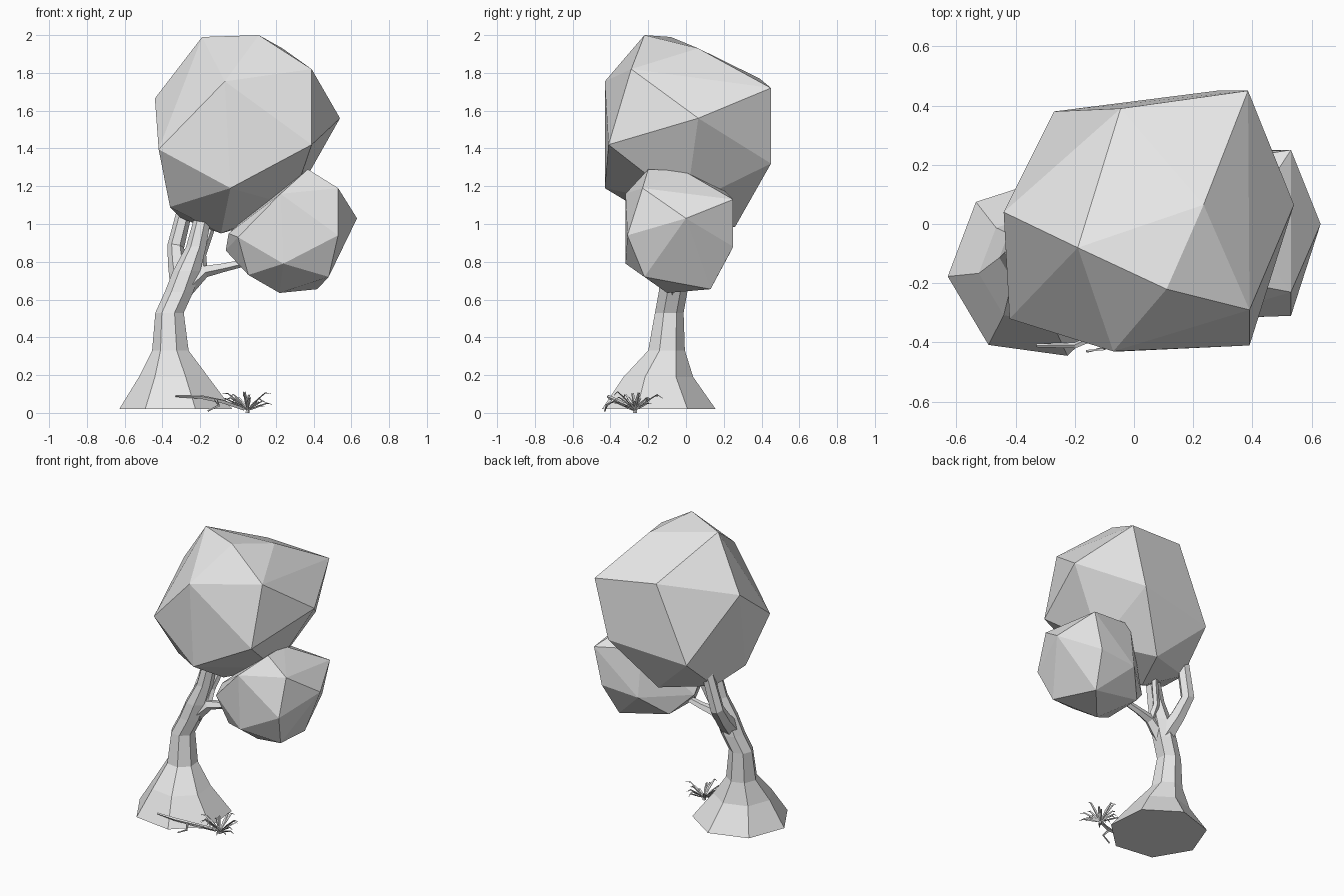
import bpy, bmesh, math, random
from mathutils import Vector

random.seed(4)
cube = bpy.data.objects.get("Cube")
if cube:
    bpy.data.objects.remove(cube, do_unlink=True)

grey = bpy.data.materials.new("plain_grey")
grey.use_nodes = True
colour = (0.8, 0.8, 0.8, 1)
grey.diffuse_color = colour
grey.node_tree.nodes["Principled BSDF"].inputs["Base Color"].default_value = colour


def finish(name, bm):
    bmesh.ops.recalc_face_normals(bm, faces=bm.faces)
    mesh = bpy.data.meshes.new(name)
    bm.to_mesh(mesh)
    bm.free()
    mesh.materials.append(grey)
    obj = bpy.data.objects.new(name, mesh)
    bpy.context.collection.objects.link(obj)
    return obj


def crown(name, points):
    """Faceted foliage: the hull around a few corner points."""
    bm = bmesh.new()
    for p in points:
        bm.verts.new(p)
    hull = bmesh.ops.convex_hull(bm, input=bm.verts)
    loose = set(hull["geom_interior"]) | set(hull["geom_unused"])
    bmesh.ops.delete(bm, geom=[v for v in loose if isinstance(v, bmesh.types.BMVert)], context="VERTS")
    return finish(name, bm)


def limb(name, path, sides, phase=0.0, level=False):
    """Tapered tube through (x, y, z, radius) stations."""
    bm = bmesh.new()
    spots = [Vector(p[:3]) for p in path]
    rings = []
    for i, c in enumerate(spots):
        along = spots[min(i + 1, len(spots) - 1)] - spots[max(i - 1, 0)]
        turn = Vector((0, 0, 1)).rotation_difference(Vector((0, 0, 1)) if level else along)
        ring = []
        for k in range(sides):
            a = phase + math.tau * k / sides
            ring.append(bm.verts.new(c + turn @ Vector((math.cos(a), math.sin(a), 0)) * path[i][3]))
        rings.append(ring)
    for low, high in zip(rings, rings[1:]):
        for k in range(sides):
            j = (k + 1) % sides
            bm.faces.new((low[k], low[j], high[j], high[k]))
    bm.faces.new(rings[0])
    bm.faces.new(rings[-1])
    return finish(name, bm)


# Foliage
crown("large_crown", [
    (-.19, -.08, 1.99), (.11, -.22, 2), (.235, .065, 1.93), (.39, -.29, 1.82),
    (.54, .065, 1.56), (.39, -.41, 1.42), (-.07, -.43, 1.755), (-.04, -.43, 1.19),
    (-.42, -.32, 1.395), (-.44, .04, 1.665), (-.045, .39, 1.77), (.385, .45, 1.72),
    (.28, .45, 1.32), (-.27, .38, 1.26), (-.36, -.14, 1.09), (-.3, .12, 1.03),
    (-.09, -.03, .95), (.03, .26, .985), (.28, 0, 1.1)])
crown("small_crown", [
    (.37, -.2, 1.29), (.225, -.32, 1.16), (.53, -.23, 1.19), (.63, 0, 1.03),
    (.53, -.31, .94), (.48, -.22, .72), (.22, -.1, .635), (.24, -.32, .79),
    (.53, .25, 1.13), (.47, .25, .88), (.42, .13, .655), (.36, -.01, 1.28),
    (0, -.24, .93), (-.05, -.1, .95), (-.065, 0, .86), (.055, -.18, .73),
    (.06, .1, .73), (.2, .24, .86), (.2, .2, 1.18)])

# Trunk with flared foot
limb("trunk", [
    (-.32, -.15, .02, .31), (-.335, -.15, .19, .19), (-.355, -.105, .33, .1),
    (-.36, -.09, .53, .078), (-.31, -.07, .64, .078), (-.27, -.06, .75, .075),
    (-.22, -.05, .88, .055), (-.18, -.04, 1.06, .045)], 7, math.radians(185), True)

# Branches
limb("back_branch", [
    (-.3, -.05, .68, .06), (-.32, .05, .78, .05), (-.33, .13, .88, .045),
    (-.27, .15, 1.12, .04)], 6)
limb("side_branch", [
    (-.28, -.07, .66, .05), (-.18, -.06, .75, .035), (-.08, -.05, .77, .025),
    (.05, -.05, .8, .02)], 5)
limb("inner_branch", [
    (-.19, -.06, .75, .028), (-.19, -.01, .84, .022), (-.13, .04, 1.02, .022)], 5)

# Grass tuft: folded, drooping blades around one root
bm = bmesh.new()
root = Vector((.05, -.27, .015))
blades = 18
for i in range(blades):
    a = math.tau * i / blades + random.uniform(-.15, .15)
    out = Vector((math.cos(a), math.sin(a), 0))
    side = Vector((-out.y, out.x, 0))
    reach = random.uniform(.1, .17)
    rise = random.uniform(.02, .1)
    stations = [(0, 0, .004), (.4, .6, .009), (.75, 1, .006)]
    rows = []
    for r, h, w in stations:
        c = root + out * reach * r + Vector((0, 0, rise * h))
        rows.append([bm.verts.new(c + side * w), bm.verts.new(c - Vector((0, 0, w))),
                     bm.verts.new(c - side * w)])
    for low, high in zip(rows, rows[1:]):
        for k in range(2):
            bm.faces.new((low[k], low[k + 1], high[k + 1], high[k]))
    tip = bm.verts.new(root + out * reach + Vector((0, 0, rise * random.uniform(.6, 1))))
    for k in range(2):
        bm.faces.new((rows[-1][k], rows[-1][k + 1], tip))
finish("grass_tuft", bm)
limb("grass_root", [(.05, -.27, 0, .012), (.05, -.27, .03, .008)], 5)

# Fallen twig leaning on the foot of the trunk
limb("fallen_twig", [
    (-.33, -.41, .09, .006), (-.2, -.41, .085, .01), (-.08, -.36, .06, .012),
    (.03, -.28, .02, .01)], 4)
limb("twig_fork", [(-.12, -.38, .07, .009), (-.1, -.42, .04, .007), (-.16, -.43, .01, .005)], 4)
